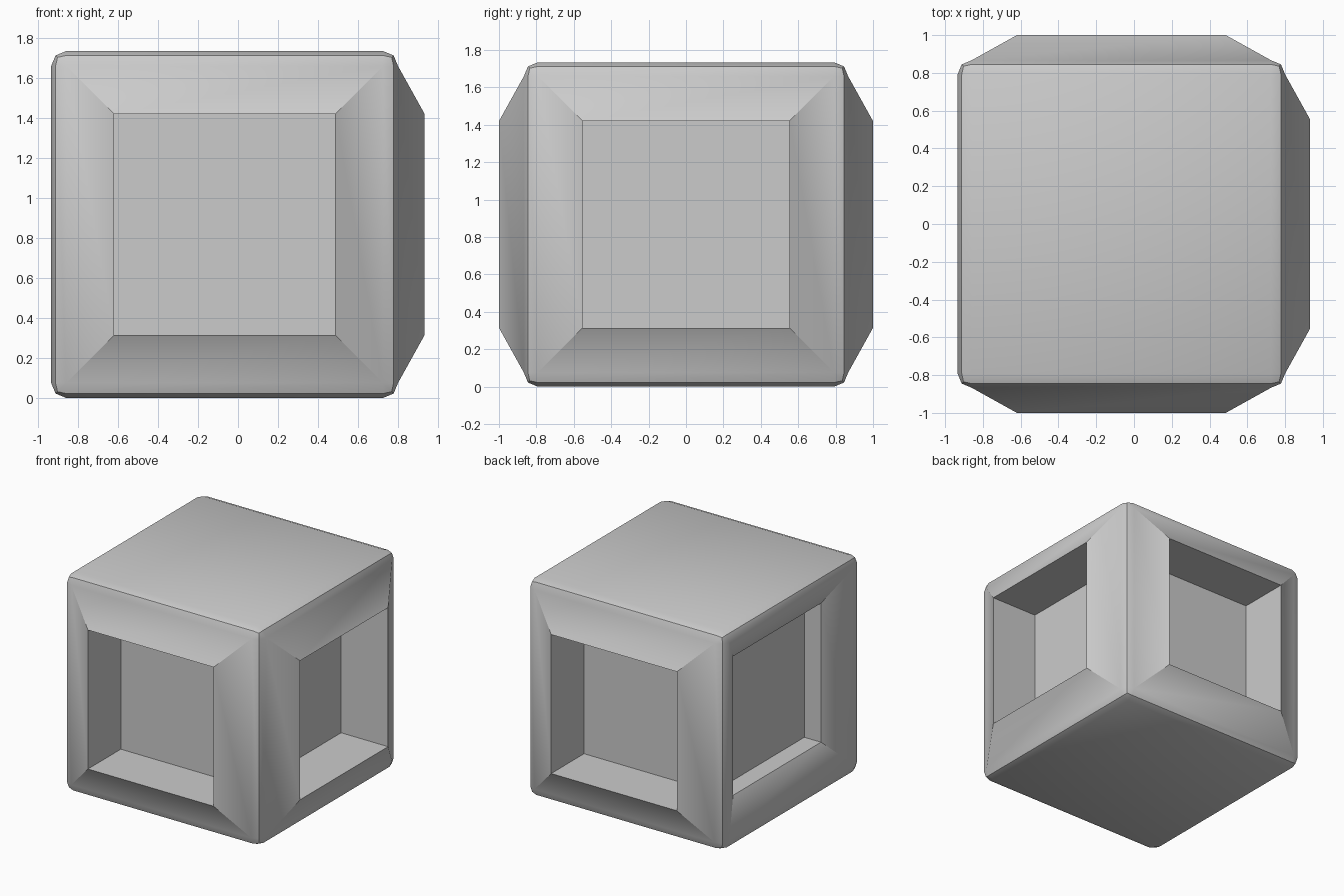
import bpy
import bmesh
import math
from mathutils import Matrix, Vector

if "Cube" in bpy.data.objects:
    bpy.data.objects.remove(bpy.data.objects["Cube"])

HALF = 0.867        # half size of the body cube
OFFSET = -0.067     # body sits left of centre because only the right frame sticks out
RISE = 0.133        # how far a frame slopes out (or in, on the left side)
FLOOR = -0.28       # pocket floor relative to the body face

bm = bmesh.new()

# Rounded body
bmesh.ops.create_cube(bm, size=2 * HALF,
                      matrix=Matrix.Translation(Vector((OFFSET, 0, HALF))))
bmesh.ops.bevel(bm, geom=bm.edges[:], offset=0.075, offset_type='OFFSET',
                segments=2, profile=0.5, affect='EDGES')
bm.normal_update()
sides = [f for f in bm.faces if f.calc_area() > 2 and abs(f.normal.z) < 0.5]
rims = set()

# Sloped frame and recessed pocket on each of the four sides
for face in sides:
    rims.update(face.edges)
    rise = -RISE if face.normal.x < -0.5 else RISE
    bmesh.ops.inset_individual(bm, faces=[face], thickness=0.2395, depth=rise,
                               use_even_offset=True)
    bm.normal_update()
    bmesh.ops.inset_individual(bm, faces=[face], thickness=0.0, depth=FLOOR - rise)
    bm.normal_update()

# Smooth shading, keeping frame openings and mitres crisp
for f in bm.faces:
    f.smooth = True
for e in bm.edges:
    e.smooth = e in rims or e.calc_face_angle(0) < math.radians(30)

mesh = bpy.data.meshes.new("windowed_block")
bm.to_mesh(mesh)
bm.free()
obj = bpy.data.objects.new("windowed_block", mesh)
bpy.context.collection.objects.link(obj)
